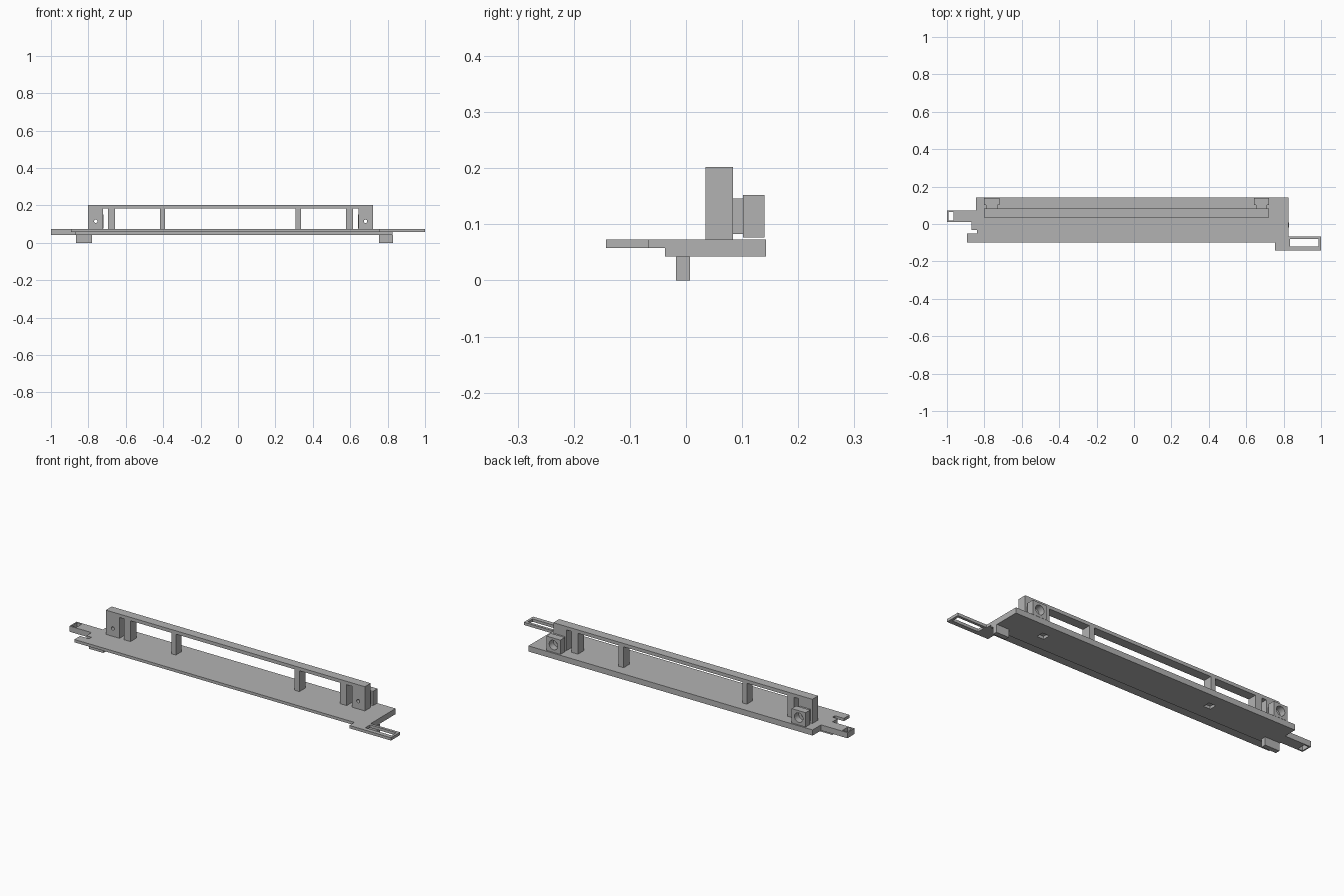
import bpy, bmesh, math
from mathutils import Matrix, Vector

if "Cube" in bpy.data.objects:
    bpy.data.objects.remove(bpy.data.objects["Cube"], do_unlink=True)

grey = bpy.data.materials.new("plain_grey")
grey.use_nodes = True
colour = (0.45, 0.45, 0.45, 1)
grey.diffuse_color = colour
grey.node_tree.nodes["Principled BSDF"].inputs["Base Color"].default_value = colour


def make(name, bm):
    bmesh.ops.recalc_face_normals(bm, faces=bm.faces[:])
    mesh = bpy.data.meshes.new(name)
    bm.to_mesh(mesh)
    bm.free()
    mesh.materials.append(grey)
    obj = bpy.data.objects.new(name, mesh)
    bpy.context.collection.objects.link(obj)
    return obj


def box(name, x, y, z):
    bm = bmesh.new()
    bmesh.ops.create_cube(bm, size=1)
    for v in bm.verts:
        v.co = Vector([a + (b - a) * (c + 0.5) for (a, b), c in zip((x, y, z), v.co)])
    return make(name, bm)


def rod(name, x, z, y, radius):
    """Cylinder running along y."""
    bm = bmesh.new()
    place = Matrix.Translation((x, sum(y) / 2, z)) @ Matrix.Rotation(math.pi / 2, 4, 'X')
    bmesh.ops.create_cone(bm, cap_ends=True, segments=32, radius1=radius,
                          radius2=radius, depth=y[1] - y[0], matrix=place)
    return make(name, bm)


def prism(name, outline, z):
    bm = bmesh.new()
    face = bm.faces.new([bm.verts.new((x, y, z[0])) for x, y in outline])
    top = bmesh.ops.extrude_face_region(bm, geom=[face])["geom"]
    for v in top:
        if isinstance(v, bmesh.types.BMVert):
            v.co.z = z[1]
    return make(name, bm)


def combine(obj, others, operation='DIFFERENCE'):
    """Bake booleans into obj and discard the helpers."""
    for other in others:
        other.hide_render = True
        mod = obj.modifiers.new("cut", 'BOOLEAN')
        mod.object, mod.operation, mod.solver = other, operation, 'EXACT'
    graph = bpy.context.evaluated_depsgraph_get()
    mesh = bpy.data.meshes.new_from_object(obj.evaluated_get(graph))
    obj.modifiers.clear()
    obj.data = mesh
    for other in others:
        bpy.data.objects.remove(other, do_unlink=True)


BOTTOM, TOP, STEP = 0.043, 0.073, 0.058

# Base plate with a latch arm at one end and a slotted tab at the other
outline = [(-0.845, 0.143), (-0.845, 0.072), (-1, 0.072), (-1, 0.012), (-0.87, 0.012),
           (-0.87, -0.032), (-0.84, -0.032), (-0.84, -0.052), (-0.893, -0.052),
           (-0.893, -0.1), (0.755, -0.1), (0.755, -0.143), (1, -0.143),
           (1, -0.066), (0.827, -0.066), (0.827, 0.143)]
plate = prism("base_plate", outline, (BOTTOM, TOP))
cuts = [box("step_cut", (-1.1, 1.1), (-0.3, -0.037), (-0.1, STEP)),
        box("tab_slot", (0.833, 0.987), (-0.12, -0.08), (0, 0.2)),
        box("arm_hole", (-0.993, -0.965), (0.02, 0.064), (0, 0.2))]
# Shallow sockets under two of the posts
for x in (-0.403, 0.595):
    cuts.append(box("post_socket", (x - 0.02, x + 0.02), (0.04, 0.08), (0, STEP)))
combine(plate, cuts)

# Feet below the plate
for name, x in (("right_foot", (-0.865, -0.78)), ("left_foot", (0.755, 0.83))):
    box(name, x, (-0.018, 0.007), (0, BOTTOM))

# Upright frame: solid bar opened between the end blocks and posts
frame = box("upright_frame", (-0.802, 0.722), (0.035, 0.084), (TOP - 0.005, 0.202))
openings = [(-0.722, -0.695), (-0.657, -0.417), (-0.39, 0.308),
            (0.337, 0.577), (0.615, 0.645)]
cuts = [box("opening", x, (0, 0.2), (TOP, 0.184)) for x in openings]
HOLES = {"right": -0.761, "left": 0.682}
cuts += [rod("pin_hole", x, 0.115, (0, 0.2), 0.009) for x in HOLES.values()]
combine(frame, cuts)
round_parts = [frame]

# Bosses behind the end blocks, each with a neck and a stepped bore
for side, x in HOLES.items():
    boss = box(side + "_boss", (x - 0.041, x + 0.041), (0.102, 0.14), (0.076, 0.152))
    neck = box("neck", (x - 0.03, x + 0.03), (0.083, 0.11), (0.083, 0.146))
    combine(boss, [neck], 'UNION')
    combine(boss, [rod("bore", x, 0.115, (0.105, 0.2), 0.025),
                   rod("pin_hole", x, 0.115, (0, 0.2), 0.009)])
    round_parts.append(boss)

# Smooth the round bores only
bpy.ops.object.select_all(action='DESELECT')
for obj in round_parts:
    obj.select_set(True)
bpy.context.view_layer.objects.active = frame
bpy.ops.object.shade_smooth_by_angle(angle=math.radians(30))
